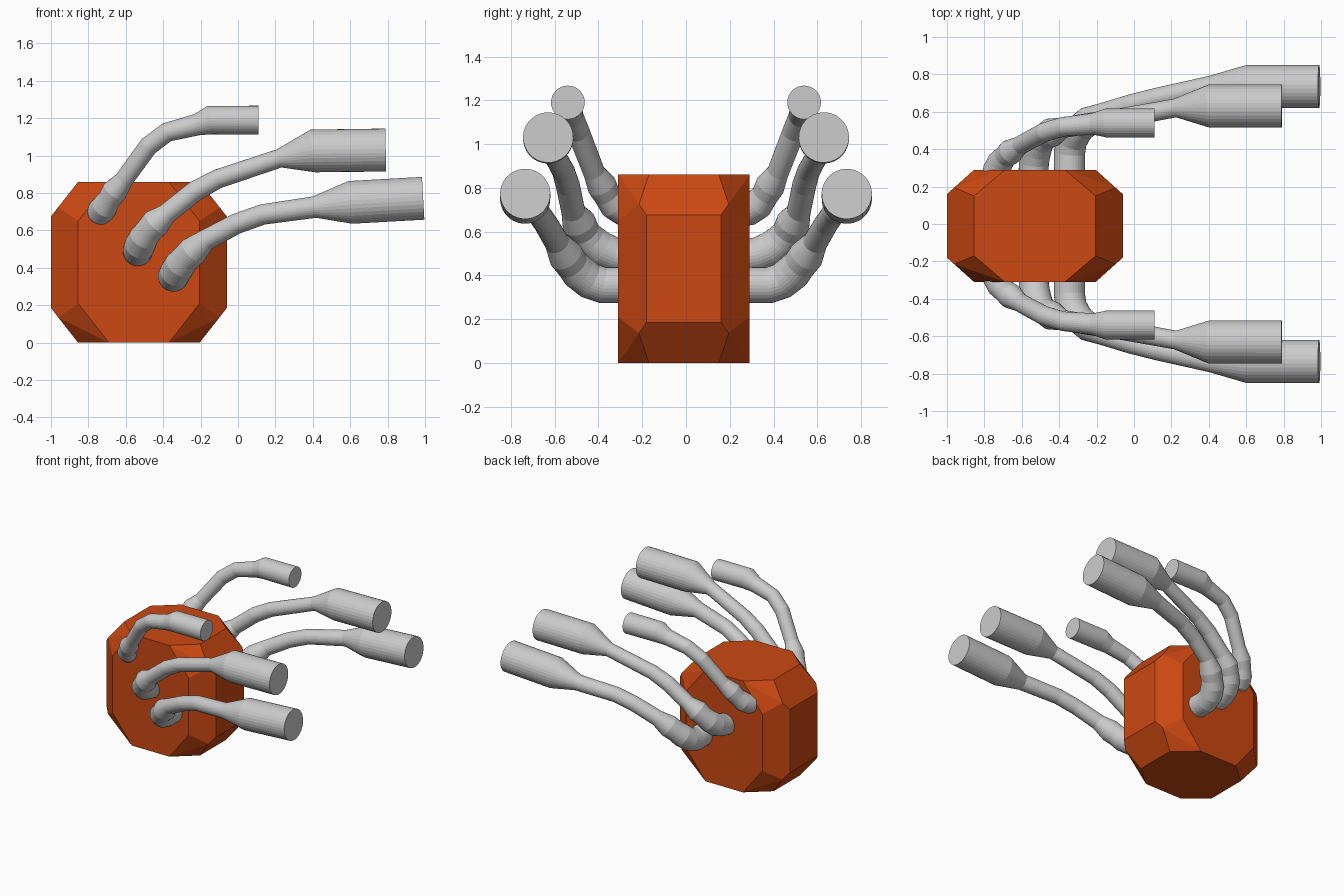
import bpy, bmesh
from itertools import product
from mathutils import Vector

if "Cube" in bpy.data.objects:
    bpy.data.objects.remove(bpy.data.objects["Cube"])

# Body: box with clipped edges and corners, as the hull of one octant mirrored
centre = Vector((-0.53, -0.01, 0.43))
octant = [(.47, .17, .245), (.431, .205, .295), (.325, .30, .22),
          (.16, .30, .43), (.325, .16, .43)]
bm = bmesh.new()
for p in octant:
    for s in product((-1, 1), repeat=3):
        bm.verts.new(centre + Vector(a * b for a, b in zip(p, s)))
bmesh.ops.convex_hull(bm, input=bm.verts[:])
bmesh.ops.dissolve_limit(bm, angle_limit=0.04, verts=bm.verts[:], edges=bm.edges[:])
bmesh.ops.recalc_face_normals(bm, faces=bm.faces[:])
mesh = bpy.data.meshes.new("body")
bm.to_mesh(mesh)
bm.free()
body = bpy.data.objects.new("body", mesh)
bpy.context.collection.objects.link(body)
orange = bpy.data.materials.new("orange")
orange.diffuse_color = (0.6, 0.065, 0.006, 1)
orange.use_nodes = True
orange.node_tree.nodes["Principled BSDF"].inputs["Base Color"].default_value = orange.diffuse_color
mesh.materials.append(orange)


def arm(name, path, side):
    """Jointed tube through (x, y, z, radius) points, capped at both ends."""
    cu = bpy.data.curves.new(name, 'CURVE')
    cu.dimensions = '3D'
    cu.bevel_depth = 1
    cu.bevel_resolution = 14
    cu.use_fill_caps = True
    sp = cu.splines.new('POLY')
    sp.use_smooth = False
    sp.points.add(len(path) - 1)
    for pt, (x, y, z, r) in zip(sp.points, path):
        pt.co = (x, y * side, z, 1)
        pt.radius = r
    ob = bpy.data.objects.new(name, cu)
    bpy.context.collection.objects.link(ob)
    bpy.ops.object.select_all(action='DESELECT')
    bpy.context.view_layer.objects.active = ob
    ob.select_set(True)
    bpy.ops.object.convert(target='MESH')


# Arms: root, bend, cuff, thin neck, then a wide barrel
arms = {
    "lower_arm": [(-.345, .2, .355, .083), (-.345, .38, .355, .083), (-.335, .44, .375, .083),
                  (-.31, .49, .415, .083), (-.28, .52, .45, .077), (-.24, .55, .49, .08),
                  (-.17, .59, .55, .057), (-.01, .64, .635, .055), (.13, .675, .685, .055),
                  (.41, .735, .725, .058), (.6, .735, .75, .115), (.99, .735, .772, .115)],
    "middle_arm": [(-.54, .2, .47, .08), (-.535, .33, .495, .08), (-.525, .39, .52, .082),
                   (-.505, .44, .56, .078), (-.48, .465, .595, .072), (-.44, .49, .64, .078),
                   (-.38, .515, .69, .055), (-.23, .54, .81, .055), (-.11, .56, .875, .052),
                   (.22, .62, .985, .05), (.4, .63, 1.025, .115), (.79, .63, 1.03, .115)],
    "upper_arm": [(-.75, .22, .69, .072), (-.735, .29, .70, .072), (-.715, .33, .725, .07),
                  (-.69, .36, .765, .062), (-.66, .385, .81, .068), (-.61, .42, .87, .05),
                  (-.48, .49, 1.05, .052), (-.38, .52, 1.125, .052), (-.22, .535, 1.165, .058),
                  (-.15, .54, 1.19, .077), (.11, .54, 1.19, .077)],
}
for name, path in arms.items():
    for side, label in ((-1, "front"), (1, "back")):
        arm(f"{label}_{name}", path, side)
